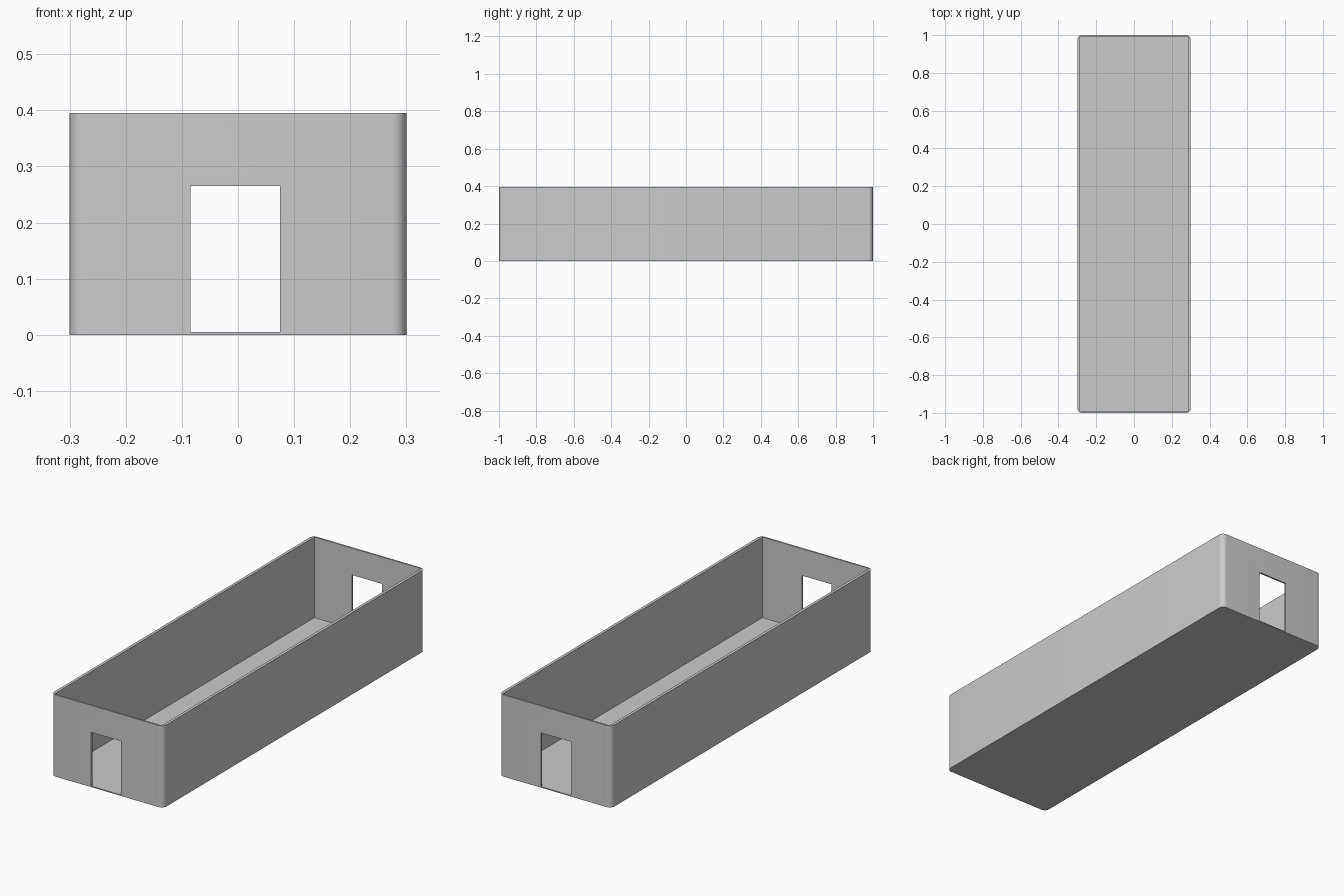
import bpy, bmesh, math

if "Cube" in bpy.data.objects:
    bpy.data.objects.remove(bpy.data.objects["Cube"])

HX, HY, H = 0.30, 1.0, 0.395     # outer half sizes and height
R, SEG = 0.025, 8                # vertical corner rounding
WX, WY, FLOOR = 0.014, 0.008, 0.005


def new_object(name, bm):
    bmesh.ops.recalc_face_normals(bm, faces=bm.faces[:])
    mesh = bpy.data.meshes.new(name)
    bm.to_mesh(mesh)
    bm.free()
    ob = bpy.data.objects.new(name, mesh)
    bpy.context.collection.objects.link(ob)
    return ob


def block(name, x0, x1, y0, y1, z0, z1, radius=0):
    """Box between two corners, with optional rounded vertical edges."""
    bm = bmesh.new()
    bmesh.ops.create_cube(bm, size=1)
    for v in bm.verts:
        v.co = (x1 if v.co.x > 0 else x0, y1 if v.co.y > 0 else y0,
                z1 if v.co.z > 0 else z0)
    if radius:
        upright = [e for e in bm.edges
                   if abs(e.verts[0].co.z - e.verts[1].co.z) > 0.01]
        bmesh.ops.bevel(bm, geom=upright, offset=radius, segments=SEG,
                        profile=0.5, affect='EDGES')
    return new_object(name, bm)


def cut(target, cutter):
    cutter.hide_render = True
    mod = target.modifiers.new(cutter.name, 'BOOLEAN')
    mod.operation, mod.solver, mod.object = 'DIFFERENCE', 'EXACT', cutter
    bpy.context.view_layer.objects.active = target
    bpy.ops.object.modifier_apply(modifier=mod.name)
    bpy.data.objects.remove(cutter)


# Outer shell with rounded upright corners
shell = block("open_box_shell", -HX, HX, -HY, HY, 0, H, R)

# Hollow interior above the thin floor
cut(shell, block("interior_cutter", -HX + WX, HX - WX, -HY + WY, HY - WY, FLOOR, H + 0.1))

# Doorways, one in each end wall, level with the floor
for name, y in (("front_doorway_cutter", -HY), ("back_doorway_cutter", HY)):
    cut(shell, block(name, -0.085, 0.075, y - 0.05, y + 0.05, FLOOR, 0.265))

# Smooth corners, crisp edges elsewhere
bpy.ops.object.select_all(action='DESELECT')
shell.select_set(True)
bpy.context.view_layer.objects.active = shell
bpy.ops.object.shade_smooth_by_angle(angle=math.radians(30))
